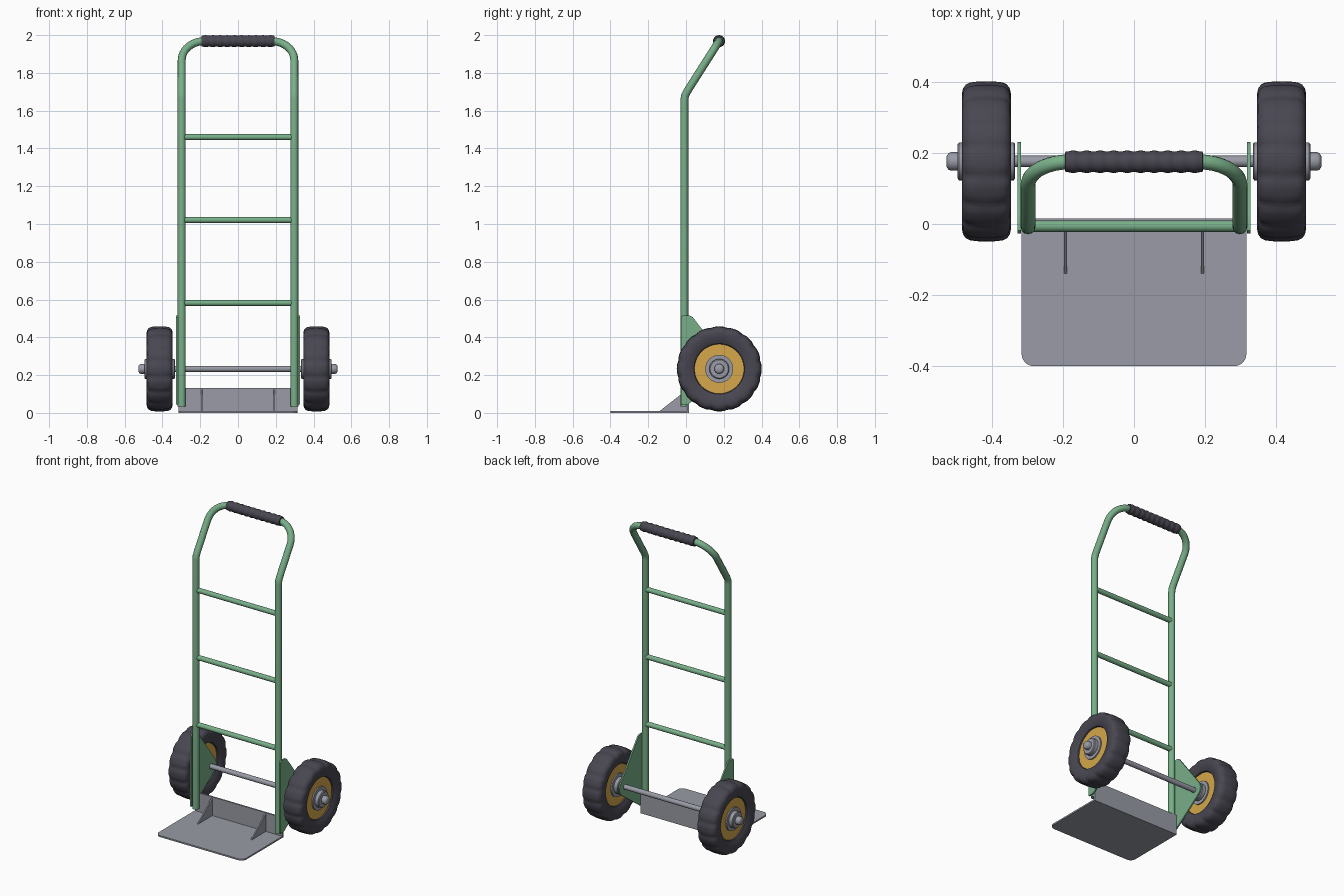
import bpy, bmesh, math
from mathutils import Vector

if "Cube" in bpy.data.objects:
    bpy.data.objects.remove(bpy.data.objects["Cube"])


def material(name, rgb):
    m = bpy.data.materials.new(name)
    m.diffuse_color = (*rgb, 1)
    m.use_nodes = True
    m.node_tree.nodes["Principled BSDF"].inputs["Base Color"].default_value = m.diffuse_color
    return m


GREEN = material("frame green", (0.19, 0.43, 0.25))
GREY = material("metal grey", (0.32, 0.33, 0.38))
DARK = material("rubber dark", (0.065, 0.062, 0.082))
YELLOW = material("rim yellow", (0.66, 0.39, 0.07))


def finish(name, bm, mat, smooth=True, angle=35):
    bmesh.ops.recalc_face_normals(bm, faces=bm.faces)
    me = bpy.data.meshes.new(name)
    bm.to_mesh(me)
    bm.free()
    ob = bpy.data.objects.new(name, me)
    bpy.context.collection.objects.link(ob)
    me.materials.append(mat)
    if smooth:
        bpy.ops.object.select_all(action='DESELECT')
        ob.select_set(True)
        bpy.context.view_layer.objects.active = ob
        bpy.ops.object.shade_smooth_by_angle(angle=math.radians(angle))
    return ob


def lathe(name, profile, mat, at=(0, 0, 0), seg=32, closed=False, shape=None, angle=35):
    """Spin (x, radius) points round the x axis; closed loops stay rings, open ones get caps."""
    bm = bmesh.new()
    rings = []
    for x, r in profile:
        ring = []
        for k in range(seg):
            a = 2 * math.pi * k / seg
            rr = shape(x, r, a) if shape else r
            ring.append(bm.verts.new((at[0] + x, at[1] + rr * math.cos(a), at[2] + rr * math.sin(a))))
        rings.append(ring)
    n = len(rings)
    for i in range(n if closed else n - 1):
        p, q = rings[i], rings[(i + 1) % n]
        for k in range(seg):
            j = (k + 1) % seg
            bm.faces.new((p[k], p[j], q[j], q[k]))
    if not closed:
        bm.faces.new(rings[0])
        bm.faces.new(rings[-1])
    return finish(name, bm, mat, angle=angle)


def plate(name, points, direction, mat):
    """Extrude a flat outline along a vector."""
    bm = bmesh.new()
    f = bm.faces.new([bm.verts.new(p) for p in points])
    r = bmesh.ops.extrude_face_region(bm, geom=[f])
    bmesh.ops.translate(bm, vec=direction, verts=[v for v in r['geom'] if isinstance(v, bmesh.types.BMVert)])
    return finish(name, bm, mat)


def arc(cx, cy, r, a0, a1, n=8):
    return [(cx + r * math.cos(math.radians(a0 + (a1 - a0) * i / n)),
             cy + r * math.sin(math.radians(a0 + (a1 - a0) * i / n))) for i in range(n + 1)]


# Bent tube frame: uprights, kinked handle and rounded top corners
TX, TY, TR = 0.298, -0.008, 0.021
bend, top = Vector((0, TY, 1.68)), Vector((0, 0.175, 1.968))
slope = (top - bend).normalized()
length = (top - bend).length
R = 0.12
half = [Vector((TX, TY, 0.035)), Vector((TX, TY, 1.66)),
        Vector((TX, TY + 0.003, 1.68)), Vector((TX, 0, 0)) + bend + slope * 0.025]
half += [Vector((u, 0, 0)) + bend + slope * v for u, v in arc(TX - R, length - R, R, 0, 90, 12)]
path = half + [Vector((-p.x, p.y, p.z)) for p in reversed(half)]
cu = bpy.data.curves.new("tube_frame", 'CURVE')
cu.dimensions = '3D'
cu.bevel_depth = TR
cu.bevel_resolution = 4
cu.use_fill_caps = True
sp = cu.splines.new('POLY')
sp.points.add(len(path) - 1)
for pt, p in zip(sp.points, path):
    pt.co = (*p, 1)
frame = bpy.data.objects.new("tube_frame", cu)
bpy.context.collection.objects.link(frame)
cu.materials.append(GREEN)
bpy.ops.object.select_all(action='DESELECT')
frame.select_set(True)
bpy.context.view_layer.objects.active = frame
bpy.ops.object.convert(target='MESH')
bpy.ops.object.shade_smooth_by_angle(angle=math.radians(40))

# Cross rungs
for i, z in enumerate((0.582, 1.021, 1.46)):
    lathe(f"rung_{i + 1}", [(-TX, 0.016), (TX, 0.016)], GREEN, (0, TY + 0.002, z), 20)

# Ribbed rubber grip
grip = [(-0.194, 0.022), (-0.193, 0.028)]
N = 80
grip += [(-0.19 + 0.38 * i / N, 0.0302 + 0.0016 * math.cos(2 * math.pi * 10 * i / N + math.pi)) for i in range(N + 1)]
grip += [(0.193, 0.028), (0.194, 0.022)]
lathe("handle_grip", grip, DARK, (0, 0.175, 1.968), 24)

# Toe plate with rounded front corners, and its upright back
W, T = 0.316, 0.01
outline = [(W, 0.014), (-W, 0.014)] + arc(-W + 0.035, -0.365, 0.035, 180, 270) + arc(W - 0.035, -0.365, 0.035, 270, 360)
plate("toe_plate", [(x, y, 0) for x, y in outline], (0, 0, T), GREY)
plate("toe_plate_back", [(-W, 0.006, 0), (W, 0.006, 0), (W, 0.006, 0.132), (-W, 0.006, 0.132)], (0, 0.01, 0), GREY)

# Wheels and axle
AY, AZ, WX = 0.176, 0.233, 0.415
lathe("axle", [(-0.5, 0.016), (0.5, 0.016)], GREY, (0, AY, AZ), 20)

# tyre section: rounded outside, with a step down to the rim
tyre_half = [(0.044, 0.130), (0.054, 0.134), (0.062, 0.150), (0.067, 0.170), (0.069, 0.190)]
tyre_half += [(0.066, 0.205), (0.058, 0.216), (0.046, 0.222), (0.025, 0.2245)]
tyre = tyre_half + [(0, 0.225)] + [(-x, r) for x, r in reversed(tyre_half)]


def tread(x, r, a):
    """Shallow lobes on the outer part of the tyre, deepest at the shoulders."""
    if r < 0.2:
        return r
    depth = 0.004 + 0.004 * min(1, abs(x) / 0.05)
    return r - depth * (0.5 - 0.5 * math.cos(16 * a)) ** 3


for side, s in (("right", 1), ("left", -1)):
    c = (s * WX, AY, AZ)
    lathe(f"tyre_{side}", tyre, DARK, c, 128, True, tread)
    lathe(f"rim_{side}", [(-0.046, 0.133), (0.046, 0.133)], YELLOW, c, 48)
    lathe(f"hub_flange_{side}", [(-0.054, 0.074), (0.054, 0.074)], GREY, c, 40)
    lathe(f"hub_{side}", [(-0.081, 0.048), (-0.077, 0.053), (0.077, 0.053), (0.081, 0.048)], GREY, c, 32)
    cap = [(0.49, 0.026), (0.515, 0.026), (0.522, 0.023), (0.527, 0.015)]
    lathe(f"axle_cap_{side}", [(s * x, r) for x, r in cap], GREY, (0, AY, AZ), 24, angle=50)

    # Axle bracket plate on the outside of each upright
    shape = [(-0.027, 0.045), (-0.027, 0.505), (-0.018, 0.515), (0.02, 0.515), (0.035, 0.508)]
    shape += arc(AY, AZ, 0.055, 38, -58, 10) + [(0.01, 0.045)]
    plate(f"axle_bracket_{side}", [(s * 0.318, y, z) for y, z in shape], (s * 0.009, 0, 0), GREEN)

    # Triangular stiffener on the toe plate
    tri = [(0.008, T - 0.002), (-0.142, T - 0.002), (0.008, 0.125)]
    plate(f"stiffener_{side}", [(s * 0.193 - 0.004, y, z) for y, z in tri], (0.008, 0, 0), GREY)
